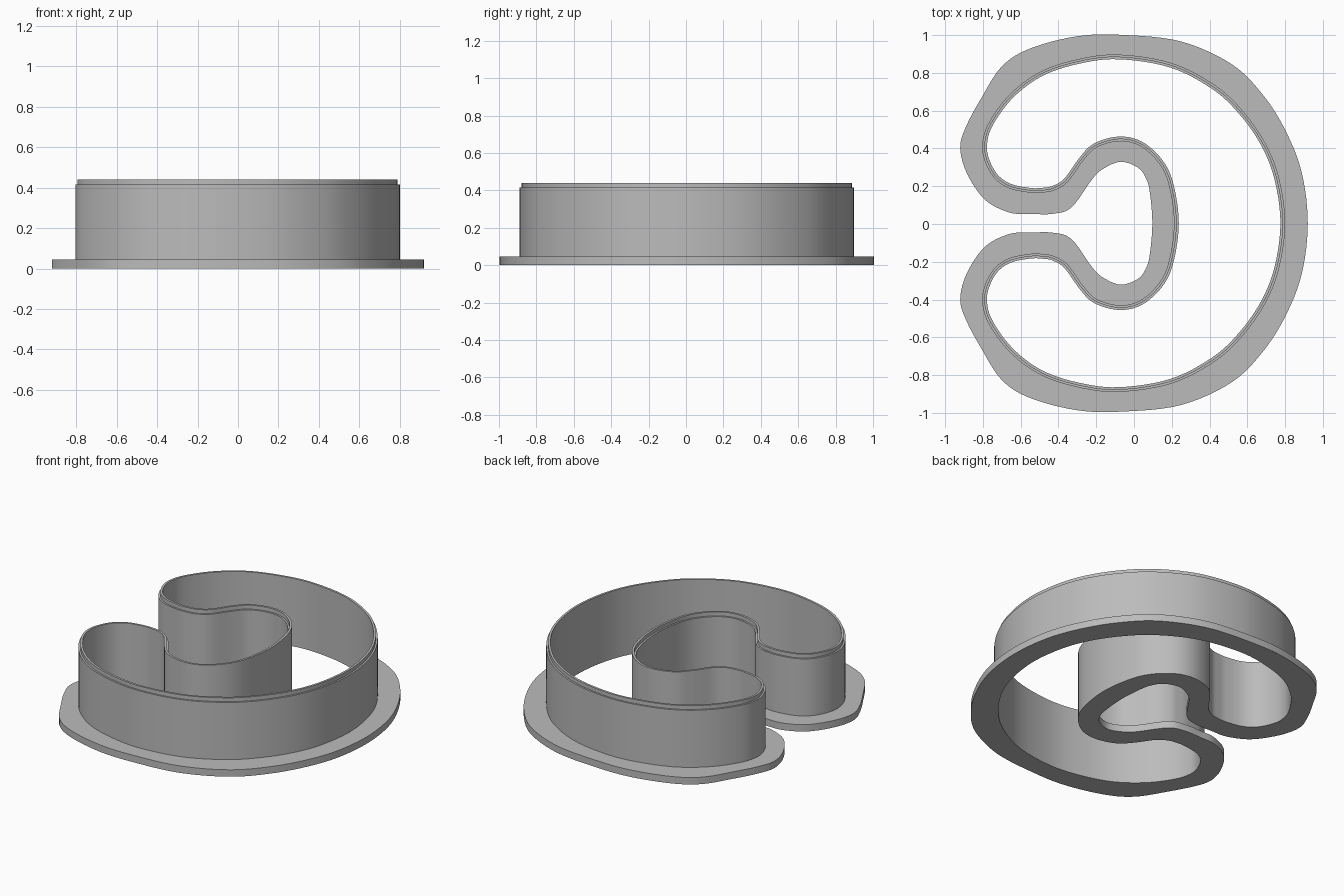
import bpy
import math
from mathutils import Vector

default_cube = bpy.data.objects.get("Cube")
if default_cube:
    bpy.data.objects.remove(default_cube, do_unlink=True)

BRIM_TOP, SHOULDER, TIP = 0.045, 0.415, 0.44
LEDGE, THICKNESS = 0.011, 0.025
CENTRE_Y = 0.004
STEPS = 6

# Half outlines, from the outer right round to the inner bay
WALL_HALF = [
    (.80, 0), (.77, .23), (.70, .415), (.58, .59), (.43, .73), (.2, .848),
    (-.08, .893), (-.3, .868), (-.5, .80), (-.66, .68), (-.77, .53),
    (-.803, .42), (-.79, .33), (-.74, .24), (-.66, .185), (-.55, .162),
    (-.48, .163), (-.42, .175), (-.35, .22), (-.27, .33), (-.2, .4),
    (-.08, .434), (.03, .41), (.13, .32), (.185, .2), (.212, 0)]
BRIM_HALF = [
    (.92, 0), (.89, .26), (.81, .475), (.69, .67), (.52, .84), (.25, .962),
    (-.06, .997), (-.3, .99), (-.55, .925), (-.70, .83), (-.81, .66),
    (-.89, .51), (-.92, .4), (-.885, .265), (-.79, .125), (-.66, .057),
    (-.55, .05), (-.43, .05), (-.33, .085), (-.22, .235), (-.16, .29),
    (-.07, .325), (.02, .295), (.065, .235), (.085, .155), (.097, 0)]


def smooth_outline(half):
    """Mirror a half outline and round it with a closed spline."""
    ctrl = [Vector(p) for p in half]
    ctrl += [Vector((p.x, -p.y)) for p in reversed(ctrl[1:-1])]
    n = len(ctrl)
    points = []
    for i in range(n):
        a, b, c, d = (ctrl[(i + k) % n] for k in (-1, 0, 1, 2))
        m0, m1 = (c - a) / 2, (d - b) / 2
        for s in range(STEPS):
            t = s / STEPS
            u = 1 - t
            points.append(b * (u * u * (1 + 2 * t)) + m0 * (u * u * t)
                          + c * (t * t * (1 + 2 * u)) - m1 * (t * t * u))
    return [p + Vector((0, CENTRE_Y)) for p in points]


def inset(outline, amount):
    """Move an outline toward the enclosed side."""
    n = len(outline)
    result = []
    for i, p in enumerate(outline):
        along = (outline[(i + 1) % n] - outline[i - 1]).normalized()
        result.append(p + Vector((-along.y, along.x)) * amount)
    return result


def ring_solid(name, rings, material):
    """Join (outline, height) rings into a closed loop of quads."""
    n = len(rings[0][0])
    verts = [(p.x, p.y, z) for outline, z in rings for p in outline]
    faces = []
    for r in range(len(rings)):
        lower, upper = r * n, (r + 1) % len(rings) * n
        for i in range(n):
            j = (i + 1) % n
            faces.append((lower + i, lower + j, upper + j, upper + i))
    mesh = bpy.data.meshes.new(name)
    mesh.from_pydata(verts, [], faces)
    mesh.materials.append(material)
    mesh.update()
    obj = bpy.data.objects.new(name, mesh)
    bpy.context.collection.objects.link(obj)
    bpy.ops.object.select_all(action='DESELECT')
    obj.select_set(True)
    bpy.context.view_layer.objects.active = obj
    bpy.ops.object.shade_smooth_by_angle(angle=math.radians(35))
    return obj


grey = bpy.data.materials.new("plain_grey")
grey.use_nodes = True
colour = (0.5, 0.5, 0.5, 1)
grey.diffuse_color = colour
grey.node_tree.nodes["Principled BSDF"].inputs["Base Color"].default_value = colour

wall = smooth_outline(WALL_HALF)
brim = smooth_outline(BRIM_HALF)
blade = inset(wall, LEDGE)
inside = inset(wall, THICKNESS)

# Flat grip brim around the foot of the wall
ring_solid("grip_brim", [(wall, 0), (brim, 0), (brim, BRIM_TOP), (wall, BRIM_TOP)], grey)

# Upright wall with a thinner cutting edge along the top
ring_solid("cutter_wall", [(inside, 0), (wall, 0), (wall, SHOULDER),
                           (blade, SHOULDER), (blade, TIP), (inside, TIP)], grey)
